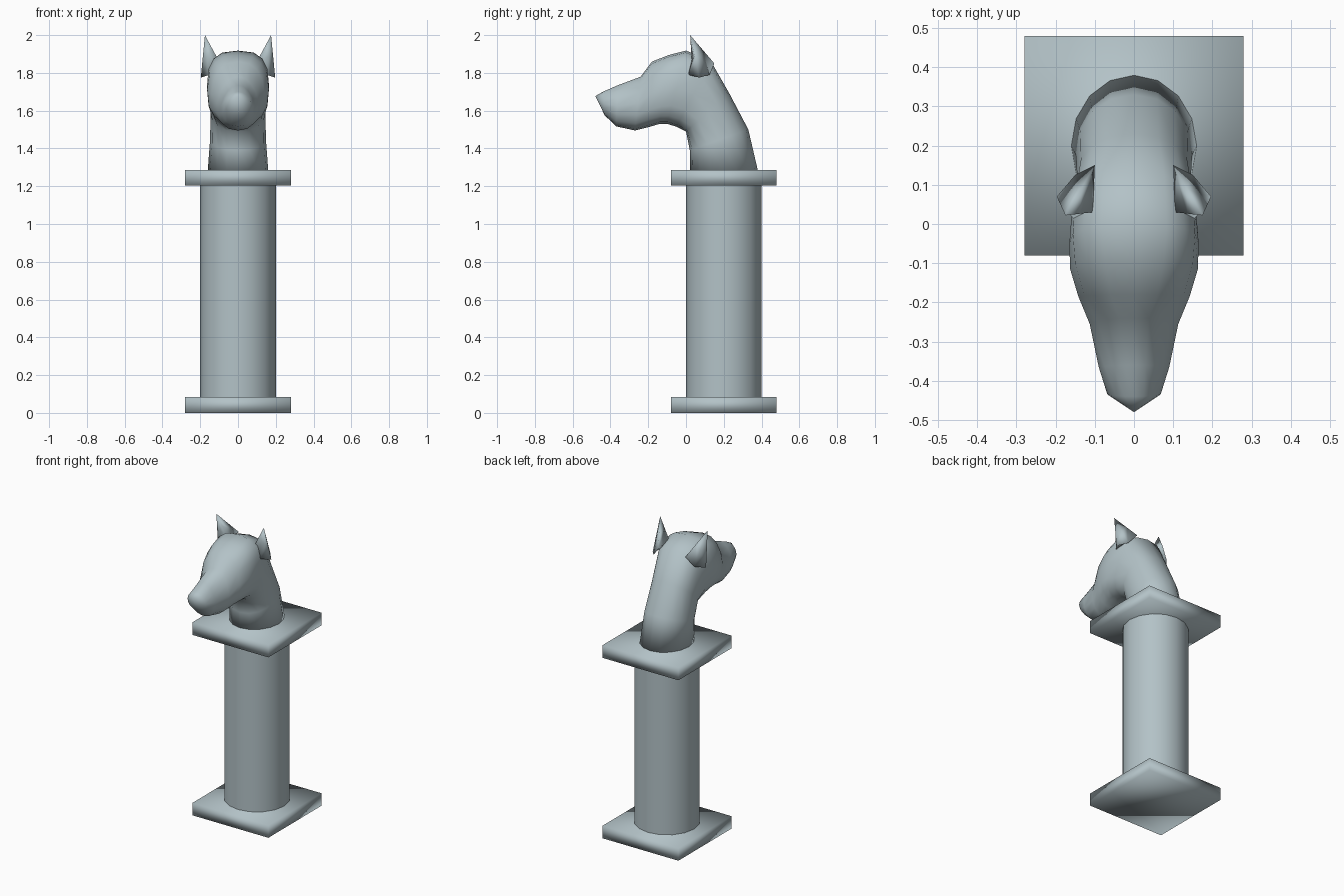
import bpy, bmesh, math
from mathutils import Vector

if "Cube" in bpy.data.objects:
    bpy.data.objects.remove(bpy.data.objects["Cube"])

stone = bpy.data.materials.new("grey_stone")
stone.diffuse_color = (0.45, 0.54, 0.57, 1)
stone.use_nodes = True
stone.node_tree.nodes["Principled BSDF"].inputs["Base Color"].default_value = stone.diffuse_color


def finish(bm, name):
    bmesh.ops.recalc_face_normals(bm, faces=bm.faces)
    for f in bm.faces:
        f.smooth = True
    me = bpy.data.meshes.new(name)
    bm.to_mesh(me)
    bm.free()
    me.materials.append(stone)
    ob = bpy.data.objects.new(name, me)
    bpy.context.collection.objects.link(ob)
    return ob


def loft(bm, rings, start=None, tip=None):
    """Skin a list of rings, with an optional flat start cap and pointed tip."""
    vs = [[bm.verts.new(p) for p in r] for r in rings]
    n = len(vs[0])
    for a, b in zip(vs, vs[1:]):
        for i in range(n):
            j = (i + 1) % n
            bm.faces.new((a[i], a[j], b[j], b[i]))
    if start:
        bm.faces.new(vs[0])
    if tip is not None:
        t = bm.verts.new(tip)
        for i in range(n):
            bm.faces.new((vs[-1][i], vs[-1][(i + 1) % n], t))


# Square slabs at the foot and top of the column
for name, z0, z1 in (("base_slab", 0, 0.083), ("top_slab", 1.203, 1.287)):
    bm = bmesh.new()
    bmesh.ops.create_cube(bm, size=1)
    for v in bm.verts:
        v.co = (v.co.x * 0.56, v.co.y * 0.56 + 0.2, z0 if v.co.z < 0 else z1)
    finish(bm, name)

# Round column shaft, open ended between the slabs
bm = bmesh.new()
N = 16
loft(bm, [[(0.2 * math.cos(i * math.tau / N), 0.2 + 0.2 * math.sin(i * math.tau / N), z)
           for i in range(N)] for z in (0.083, 1.203)])
finish(bm, "column_shaft")


# Neck and head: cross-sections swept from the slab up and out to the nose
def section(top, bottom, w, power, taper):
    """Rounded section between a back/crown point and a throat/jaw point."""
    t, b = Vector((0, *top)), Vector((0, *bottom))
    mid, half = (t + b) / 2, (t - b) / 2
    pts = []
    for i in range(N):
        a = i * math.tau / N
        s, c = math.sin(a), math.cos(a)
        c2 = math.copysign(abs(c) ** (2 / power), c)
        s2 = math.copysign(abs(s) ** (2 / power), s)
        p = mid + half * c2
        p.x = w * s2 * (1 - taper * max(0, c2))
        pts.append(p)
    return pts


sections = [
    ((0.38, 1.285), (0.02, 1.285), 0.16, 2.0, 0),
    ((0.33, 1.50), (0.02, 1.39), 0.148, 2.1, 0),
    ((0.23, 1.69), (0.00, 1.49), 0.145, 2.3, 0),
    ((0.13, 1.865), (-0.05, 1.515), 0.158, 2.7, 0),
    ((0.00, 1.918), (-0.10, 1.53), 0.165, 2.8, 0),
    ((-0.09, 1.895), (-0.14, 1.53), 0.163, 2.7, 0.05),
    ((-0.18, 1.86), (-0.19, 1.515), 0.142, 2.5, 0.1),
    ((-0.24, 1.78), (-0.27, 1.495), 0.113, 2.3, 0.25),
    ((-0.36, 1.735), (-0.37, 1.517), 0.09, 2.2, 0.25),
    ((-0.44, 1.70), (-0.43, 1.575), 0.068, 2.1, 0.1),
]
bm = bmesh.new()
loft(bm, [section(*s) for s in sections], start=True, tip=(0, -0.48, 1.677))
finish(bm, "hound_head_and_neck")

# Pointed ears, mirrored left and right
foot = [Vector(p) for p in ((0.105, 0.03, 1.87), (0.15, 0.01, 1.79), (0.197, 0.07, 1.775),
                            (0.15, 0.125, 1.79), (0.10, 0.15, 1.85))]
tip = Vector((0.175, 0.022, 2.0))
middle = [p.lerp(tip, 0.45) for p in foot]
middle[1].y += 0.025   # hollow at the front of the ear
for name, side in (("left_ear", -1), ("right_ear", 1)):
    flip = lambda p: (p.x * side, p.y, p.z)
    bm = bmesh.new()
    loft(bm, [[flip(p) for p in r] for r in (foot, middle)], start=True, tip=flip(tip))
    finish(bm, name)
